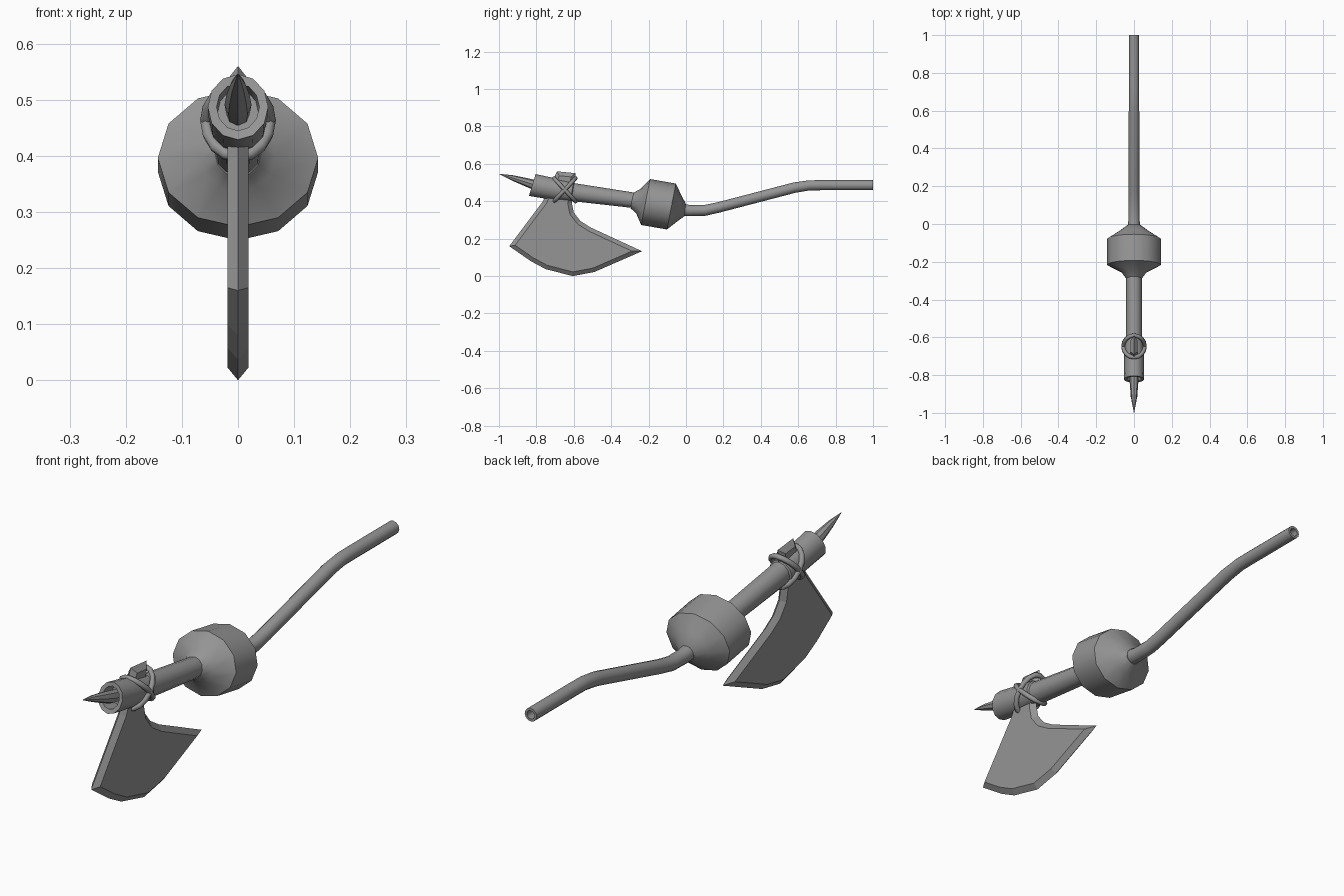
import bpy
import bmesh
from math import sin, cos, pi, radians
from mathutils import Vector

cube = bpy.data.objects.get("Cube")
if cube:
    bpy.data.objects.remove(cube)

# One plain grey for the whole weapon
GREY = (0.3, 0.3, 0.3, 1)
grey = bpy.data.materials.new("worn grey")
grey.use_nodes = True
grey.diffuse_color = GREY
grey.node_tree.nodes["Principled BSDF"].inputs["Base Color"].default_value = GREY


def add_object(name, data, smooth=35):
    ob = bpy.data.objects.new(name, data)
    bpy.context.collection.objects.link(ob)
    data.materials.append(grey)
    if smooth:
        bpy.ops.object.select_all(action='DESELECT')
        ob.select_set(True)
        bpy.context.view_layer.objects.active = ob
        bpy.ops.object.shade_smooth_by_angle(angle=radians(smooth))
    return ob


def loft(name, rings, sides=12):
    """Skin oval rings (y, z, half width, half height, lean in degrees)."""
    bm = bmesh.new()
    loops = []
    for y, z, rx, rz, lean in rings:
        up = Vector((0, sin(radians(lean)), cos(radians(lean))))
        angles = [2 * pi * i / sides for i in range(sides)]
        loops.append([bm.verts.new(Vector((rx * cos(a), y, z)) + up * rz * sin(a))
                      for a in angles])
    for a, b in zip(loops, loops[1:]):
        for i in range(sides):
            j = (i + 1) % sides
            bm.faces.new((a[i], a[j], b[j], b[i]))
    bm.faces.new(loops[0])
    bm.faces.new(loops[-1])
    bmesh.ops.recalc_face_normals(bm, faces=bm.faces)
    mesh = bpy.data.meshes.new(name)
    bm.to_mesh(mesh)
    bm.free()
    return add_object(name, mesh)


# Shaft between the head and the gourd-like bulb
loft("front_shaft", [(-.76, .475, .044, .049, 9), (-.59, .447, .043, .048, 9),
                     (-.27, .404, .041, .041, 9)])

# Hollow collar at the front end
loft("collar", [(-.74, .473, .036, .042, 15), (-.82, .487, .038, .044, 17),
                (-.822, .487, .054, .061, 17), (-.71, .466, .052, .058, 12),
                (-.61, .451, .050, .052, 9), (-.605, .450, .042, .046, 9)])

# Bulb with flared cones at both ends
loft("bulb", [(-.29, .403, .041, .041, 8), (-.255, .401, .066, .066, 10),
              (-.216, .396, .143, .125, 11), (-.078, .372, .143, .125, 11),
              (-.035, .362, .075, .070, 9), (-.005, .354, .034, .034, 6)])

# Bent stem with a hollow end
loft("rear_stem", [(-.03, .357, .033, .033, 6), (.02, .350, .030, .030, 2),
                   (.10, .351, .029, .029, -4), (.17, .366, .028, .028, -12),
                   (.58, .473, .028, .028, -13), (.66, .485, .027, .027, -4),
                   (.72, .486, .027, .027, 0), (1, .486, .027, .027, 0),
                   (1, .486, .017, .017, 0), (.94, .486, .017, .017, 0)])

# Curved spike coming out of the collar
loft("spike", [(-.73, .470, .020, .022, 15), (-.82, .491, .024, .026, 16),
               (-.87, .507, .021, .021, 17), (-.93, .526, .014, .014, 18),
               (-.999, .546, .001, .001, 18)], sides=8)

# Axe blade with its tang: bevelled half, mirrored
outline = [(-.69, .56), (-.59, .55), (-.61, .39), (-.60, .34), (-.565, .295),
           (-.51, .26), (-.235, .133), (-.49, .022), (-.605, 0), (-.75, .037),
           (-.83, .080), (-.945, .16), (-.84, .30), (-.765, .40)]
bm = bmesh.new()
face = bm.faces.new([bm.verts.new((0, y, z)) for y, z in outline])
face.normal_update()
if face.normal.x < 0:
    face.normal_flip()
bmesh.ops.inset_region(bm, faces=[face], thickness=.022, depth=.0185,
                       use_boundary=True, use_even_offset=True)
mesh = bpy.data.meshes.new("axe_blade")
bm.to_mesh(mesh)
bm.free()
blade = add_object("axe_blade", mesh, smooth=0)
blade.modifiers.new("other side", 'MIRROR')

# Two crossed lashings that bind the blade to the shaft
for name, lean in (("lashing_a", -43), ("lashing_b", 43)):
    curve = bpy.data.curves.new(name, 'CURVE')
    curve.dimensions = '3D'
    curve.bevel_depth = .011
    curve.bevel_resolution = 1
    spline = curve.splines.new('POLY')
    steps = 16
    spline.points.add(steps - 1)
    for i, p in enumerate(spline.points):
        a = 2 * pi * i / steps
        reach = .085 * sin(a)
        p.co = (.057 * cos(a), -.648 + reach * sin(radians(lean)),
                .461 + reach * cos(radians(lean)), 1)
    spline.use_cyclic_u = True
    spline.use_smooth = True
    add_object(name, curve, smooth=0)
